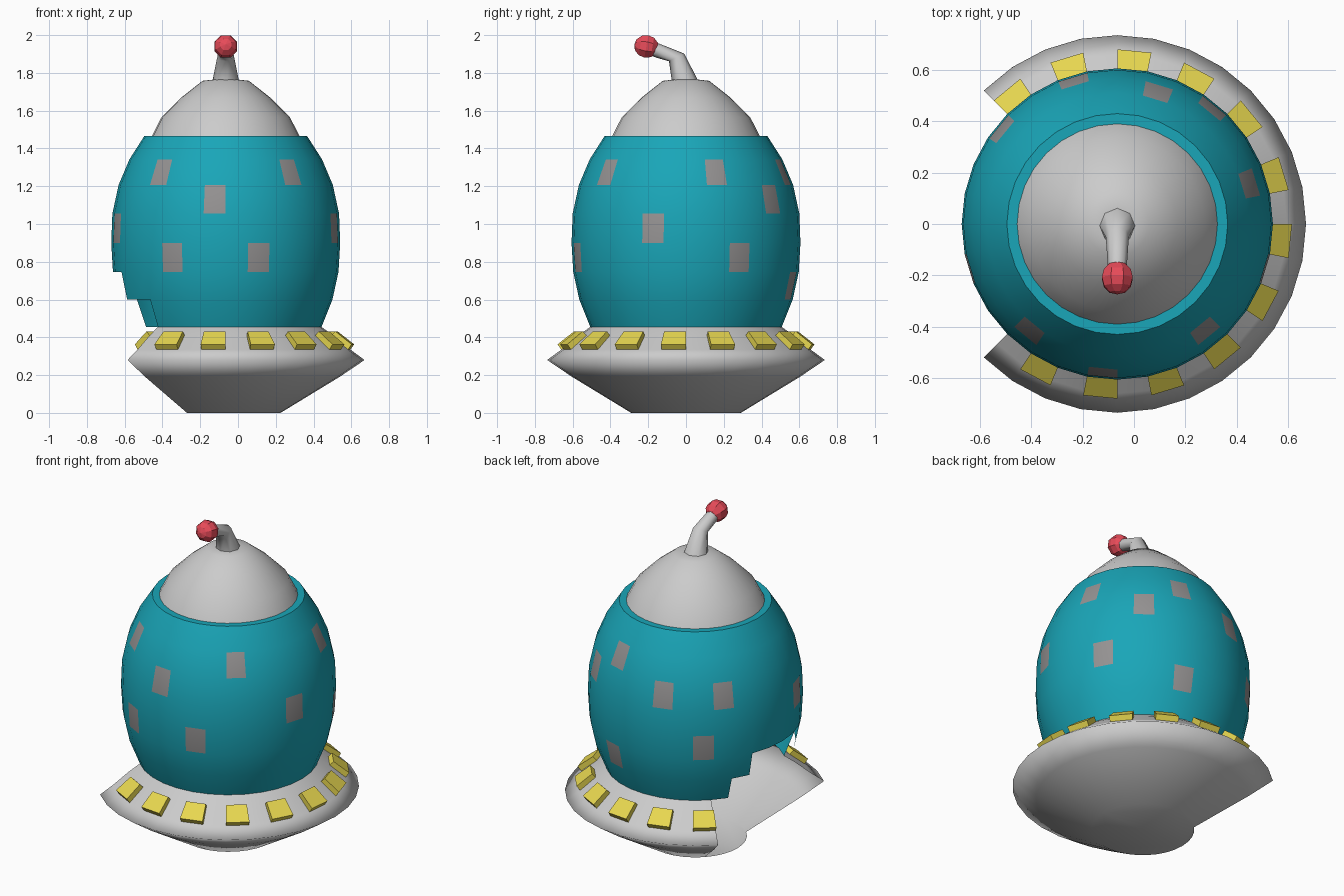
import bpy, bmesh, math
from mathutils import Vector, Matrix

if "Cube" in bpy.data.objects:
    bpy.data.objects.remove(bpy.data.objects["Cube"])

CX = -0.065            # axis of revolution
N = 32                 # columns around the axis
STEP = 2 * math.pi / N


def material(name, rgb):
    m = bpy.data.materials.new(name)
    m.diffuse_color = (*rgb, 1)
    m.use_nodes = True
    m.node_tree.nodes["Principled BSDF"].inputs["Base Color"].default_value = m.diffuse_color
    return m


TEAL = material("teal", (0.01, 0.38, 0.48))
WINDOW = material("window_grey", (0.3, 0.29, 0.29))
YELLOW = material("yellow", (0.8, 0.68, 0.08))
RED = material("red", (0.8, 0.07, 0.1))


def finish(name, bm, mats=(), smooth=True):
    bm.verts.ensure_lookup_table()
    loose = [v for v in bm.verts if not v.link_faces]
    bmesh.ops.delete(bm, geom=loose, context='VERTS')
    for f in bm.faces:
        f.smooth = smooth
    me = bpy.data.meshes.new(name)
    bm.to_mesh(me)
    bm.free()
    for m in mats:
        me.materials.append(m)
    ob = bpy.data.objects.new(name, me)
    bpy.context.collection.objects.link(ob)
    return ob


def point(r, z, col):
    a = col * STEP
    return Vector((CX + r * math.cos(a), r * math.sin(a), z))


def lathe(profile, keep=lambda row, col: True, mat=lambda row, col: 0):
    """Revolve (radius, z) points, keeping only the chosen cells."""
    bm = bmesh.new()
    rings = [[bm.verts.new(point(r, z, c)) for c in range(N)] for r, z in profile]
    for i in range(len(profile) - 1):
        for c in range(N):
            if keep(i, c):
                d = (c + 1) % N
                f = bm.faces.new((rings[i][c], rings[i][d], rings[i + 1][d], rings[i + 1][c]))
                f.material_index = mat(i, c)
    return bm, rings


# Saucer: open 90 degree wedge on the left, full floor disc
saucer = [(0.29, 0), (0.602, 0.19), (0.735, 0.28), (0.66, 0.335), (0.57, 0.41), (0.507, 0.455)]
bm, rings = lathe(saucer, keep=lambda row, c: not 12 <= c < 20)
bm.faces.new(rings[0][::-1])
finish("saucer_base", bm)

# Lights: a raised block on every second column of the saucer top
bm = bmesh.new()
block = [(0.57, 0.41), (0.66, 0.335), (0.68, 0.363), (0.592, 0.432)]
for k in range(12):
    c = 11 - 2 * k
    a = [bm.verts.new(point(r, z, c)) for r, z in block]
    b = [bm.verts.new(point(r, z, c + 1)) for r, z in block]
    bm.faces.new(a)
    bm.faces.new(b[::-1])
    for i in range(4):
        j = (i + 1) % 4
        bm.faces.new((a[j], a[i], b[i], b[j]))
bmesh.ops.recalc_face_normals(bm, faces=bm.faces)
finish("saucer_lights", bm, [YELLOW], smooth=False)

# Body shell: stepped break low on the left, windows are single cells
body = [(0.507, 0.455), (0.565, 0.60), (0.597, 0.747), (0.606, 0.90), (0.60, 1.055),
        (0.567, 1.207), (0.51, 1.342), (0.43, 1.467), (0.39, 1.467)]
gaps = {0: range(13, 20), 1: range(14, 18)}
windows = {1: (6,), 2: (2, 11, 21, 25), 3: (17, 30), 4: (4, 9, 12, 23), 5: (1, 6, 20, 27)}
bm, _ = lathe(body, keep=lambda row, c: c not in gaps.get(row, ()),
              mat=lambda row, c: int(c in windows.get(row, ())))
ob = finish("body_shell", bm, [TEAL, WINDOW])
bpy.context.view_layer.objects.active = ob
ob.select_set(True)
bpy.ops.object.shade_smooth_by_angle(angle=math.radians(40))
ob.select_set(False)

# Dome cap
bm, rings = lathe([(0.39, 1.467), (0.34, 1.565), (0.235, 1.67), (0.123, 1.758), (0.06, 1.765)])
bm.faces.new(rings[-1])
finish("dome", bm)

# Bent antenna: rings of (y, z, radius, lean towards the front)
bm = bmesh.new()
rings = []
for y, z, r, lean in [(-0.005, 1.758, 0.07, 0), (-0.05, 1.882, 0.045, 27),
                      (-0.15, 1.918, 0.038, 80), (-0.2, 1.935, 0.036, 80)]:
    m = Matrix.Translation((CX, y, z)) @ Matrix.Rotation(math.radians(lean), 4, 'X')
    rings.append([bm.verts.new(m @ Vector((r * math.cos(k * math.pi / 4),
                                           r * math.sin(k * math.pi / 4), 0))) for k in range(8)])
for lo, hi in zip(rings, rings[1:]):
    for k in range(8):
        bm.faces.new((lo[k], lo[(k + 1) % 8], hi[(k + 1) % 8], hi[k]))
finish("antenna", bm)

# Faceted ball on the antenna tip
bm = bmesh.new()
m = (Matrix.Translation((CX, -0.21, 1.94)) @ Matrix.Rotation(math.radians(80), 4, 'X')
     @ Matrix.Rotation(math.pi / 8, 4, 'Z'))
bmesh.ops.create_uvsphere(bm, u_segments=8, v_segments=6, radius=0.065, matrix=m)
finish("antenna_ball", bm, [RED], smooth=False)
